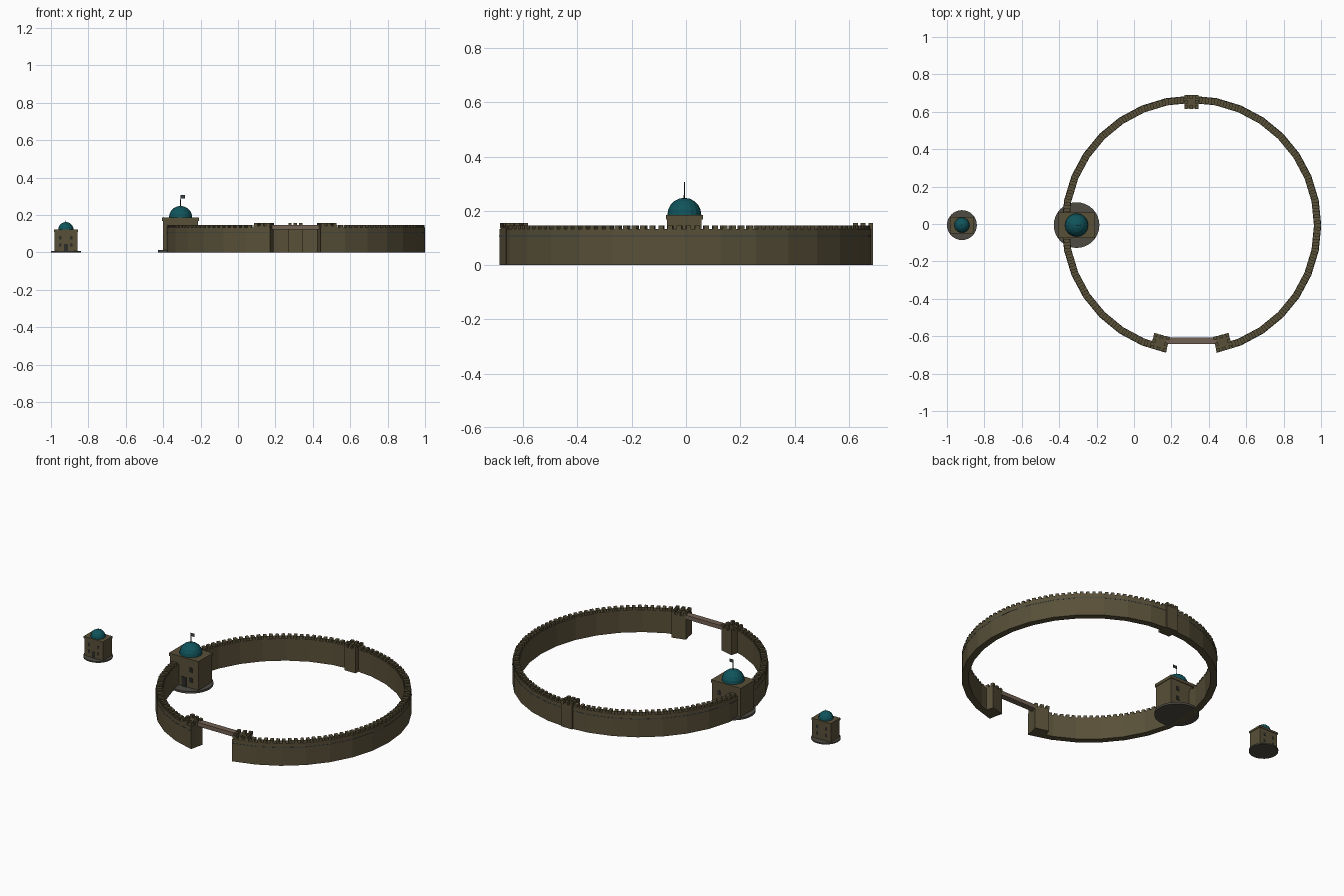
import bpy, bmesh, math
from mathutils import Matrix, Vector

if "Cube" in bpy.data.objects:
    bpy.data.objects.remove(bpy.data.objects["Cube"])

CX, CY = 0.307, -0.008      # centre of the ring wall
R_OUT, R_IN = 0.693, 0.655
SEG = 32
STEP = 2 * math.pi / SEG
WALL_H = 0.133


def material(name, rgb):
    m = bpy.data.materials.new(name)
    m.diffuse_color = (*rgb, 1)
    m.use_nodes = True
    m.node_tree.nodes["Principled BSDF"].inputs["Base Color"].default_value = m.diffuse_color
    return m


STONE = material("olive_stone", (0.098, 0.080, 0.040))
TEAL = material("teal_dome", (0.005, 0.088, 0.105))
WOOD = material("pale_wood", (0.165, 0.120, 0.088))
BASE = material("grey_base", (0.075, 0.070, 0.055))
DARK = material("dark_opening", (0.025, 0.025, 0.022))
BAND = material("blue_grey_trim", (0.040, 0.055, 0.065))


def finish(name, bm, mat):
    bmesh.ops.recalc_face_normals(bm, faces=bm.faces)
    me = bpy.data.meshes.new(name)
    bm.to_mesh(me)
    bm.free()
    me.materials.append(mat)
    ob = bpy.data.objects.new(name, me)
    bpy.context.collection.objects.link(ob)
    return ob


def add_box(bm, center, size, frame=Matrix()):
    m = frame @ Matrix.Translation(center) @ Matrix.Diagonal((*size, 1))
    bmesh.ops.create_cube(bm, size=1, matrix=m)


def add_cyl(bm, center, r1, r2, h, sides):
    bmesh.ops.create_cone(bm, cap_ends=True, segments=sides, radius1=r1, radius2=r2,
                          depth=h, matrix=Matrix.Translation(center))


def polar(r, a, z):
    return Vector((CX + r * math.cos(a), CY + r * math.sin(a), z))


def arc_sweep(name, profile, mat):
    # sweep an (r, z) profile round the ring, leaving the gate gap at the front
    bm = bmesh.new()
    first = -math.pi / 2 + STEP
    rings = [[bm.verts.new(polar(r, first + i * STEP, z)) for r, z in profile]
             for i in range(SEG - 1)]
    n = len(profile)
    for a, b in zip(rings, rings[1:]):
        for k in range(n):
            bm.faces.new((a[k], a[(k + 1) % n], b[(k + 1) % n], b[k]))
    bm.faces.new(rings[0])
    bm.faces.new(rings[-1])
    return finish(name, bm, mat)


# ring wall with a thin trim line
arc_sweep("ring_wall", [(R_IN, 0), (R_OUT, 0), (R_OUT, WALL_H), (R_IN, WALL_H)], STONE)
arc_sweep("wall_trim", [(R_OUT - 0.004, 0.106), (R_OUT + 0.001, 0.106),
                        (R_OUT + 0.001, 0.109), (R_OUT - 0.004, 0.109)], BAND)

# battlements, four to each straight wall segment
bm = bmesh.new()
r_mid = (R_OUT + R_IN) / 2
for i in range(1, SEG - 1):
    a0 = -math.pi / 2 + i * STEP
    p, q = polar(r_mid, a0, 0), polar(r_mid, a0 + STEP, 0)
    for k in range(4):
        frame = Matrix.Translation(p.lerp(q, (k + 0.5) / 4)) @ Matrix.Rotation(a0 + STEP / 2, 4, 'Z')
        add_box(bm, (0, 0, WALL_H + 0.006), (0.034, 0.018, 0.016), frame)
finish("battlements", bm, STONE)


# square wall towers with their own battlements
def wall_tower(name, angle, r, w, d):
    frame = Matrix.Translation(polar(r, angle, 0)) @ Matrix.Rotation(angle, 4, 'Z')
    bm = bmesh.new()
    add_box(bm, (0, 0, 0.07), (d, w, 0.14), frame)
    for i in (-1, 0, 1):
        for j in (-1, 0, 1):
            if i or j:
                add_box(bm, (i * (d / 2 - 0.008), j * (w / 2 - 0.008), 0.147),
                        (0.018, 0.018, 0.019), frame)
    finish(name, bm, STONE)


wall_tower("gate_tower_left", -math.pi / 2 - math.radians(15), 0.648, 0.084, 0.082)
wall_tower("gate_tower_right", -math.pi / 2 + math.radians(15), 0.648, 0.084, 0.082)
wall_tower("back_tower", math.pi / 2, 0.661, 0.074, 0.072)

# beam over the gate
bm = bmesh.new()
add_box(bm, (CX, -0.624, 0.134), (0.27, 0.036, 0.024))
finish("gate_beam", bm, WOOD)


# domed tower house, used at two sizes
def domed_house(prefix, x, s, pole_top, flag):
    def put(name, bm, mat):
        bm.transform(Matrix.Translation((x, CY + 0.002, 0)) @ Matrix.Scale(s, 4))
        return finish(prefix + name, bm, mat)

    bm = bmesh.new()
    add_cyl(bm, (0, 0, 0.006), 0.122, 0.122, 0.012, 32)
    put("_round_base", bm, BASE)

    bm = bmesh.new()
    add_box(bm, (0, 0, 0.088), (0.188, 0.128, 0.17))
    add_box(bm, (0, 0, 0.177), (0.196, 0.136, 0.018))
    put("_body", bm, STONE)

    # door and windows as thin plates
    bm = bmesh.new()
    for side in (-1, 1):
        for wx, wz in ((-0.045, 0.12), (0.045, 0.12), (-0.045, 0.06), (0.045, 0.06)):
            add_box(bm, (wx, side * 0.0645, wz), (0.02, 0.004, 0.026))
    add_box(bm, (0, -0.0645, 0.04), (0.03, 0.004, 0.056))
    put("_door_and_windows", bm, DARK)

    # half-sphere dome
    bm = bmesh.new()
    bmesh.ops.create_uvsphere(bm, u_segments=16, v_segments=10, radius=0.0625,
                              matrix=Matrix.Translation((0, 0, 0.186)))
    bmesh.ops.bisect_plane(bm, geom=bm.verts[:] + bm.edges[:] + bm.faces[:],
                           plane_co=(0, 0, 0.18), plane_no=(0, 0, -1), clear_outer=True)
    put("_dome", bm, TEAL)

    bm = bmesh.new()
    add_cyl(bm, (0, 0, (0.24 + pole_top) / 2), 0.0025, 0.0018, pole_top - 0.24, 6)
    put("_pole", bm, DARK)
    if flag:
        bm = bmesh.new()
        add_box(bm, (0.0125, 0, 0.297), (0.024, 0.002, 0.018))
        put("_flag", bm, BAND)


domed_house("main_house", -0.307, 1.0, 0.306, True)
domed_house("small_house", -0.920, 0.655, 0.262, False)
